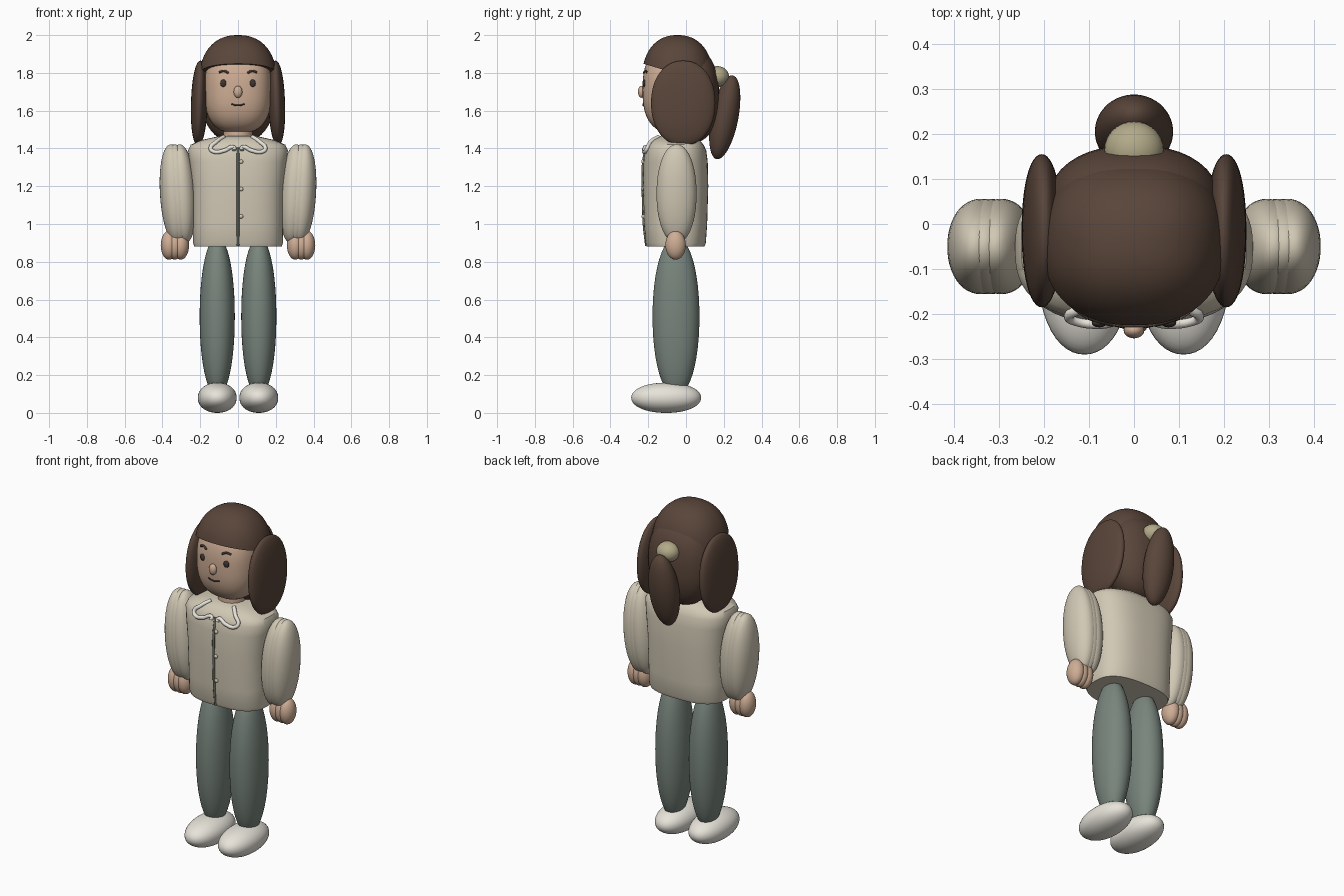
import bpy, bmesh, math
from mathutils import Vector, Matrix

if "Cube" in bpy.data.objects:
    bpy.data.objects.remove(bpy.data.objects["Cube"])


def material(name, rgb):
    m = bpy.data.materials.new(name)
    m.diffuse_color = (*rgb, 1)
    m.use_nodes = True
    m.node_tree.nodes["Principled BSDF"].inputs["Base Color"].default_value = m.diffuse_color
    return m


SKIN = material("skin", (0.62, 0.42, 0.30))
HAIR = material("hair", (0.10, 0.060, 0.042))
SHIRT = material("shirt", (0.64, 0.58, 0.46))
PANTS = material("trousers", (0.19, 0.235, 0.205))
WHITE = material("white", (0.80, 0.77, 0.70))
DARK = material("dark", (0.05, 0.035, 0.03))
SEAM = material("seam", (0.16, 0.16, 0.12))
BAND = material("band", (0.45, 0.40, 0.25))


def finish(name, bm, mat):
    me = bpy.data.meshes.new(name)
    bmesh.ops.recalc_face_normals(bm, faces=bm.faces)
    bm.to_mesh(me)
    bm.free()
    ob = bpy.data.objects.new(name, me)
    bpy.context.collection.objects.link(ob)
    me.materials.append(mat)
    bpy.context.view_layer.objects.active = ob
    ob.select_set(True)
    bpy.ops.object.shade_smooth_by_angle(angle=math.radians(40))
    ob.select_set(False)
    return ob


# Rounded blob: one or more (super)ellipsoids, optionally cut by a plane
def blob(name, centres, r, mat, n=2.0, rot=(0, 0, 0), seg=48, cut=None):
    bm = bmesh.new()
    R = Matrix.Rotation(rot[1], 3, 'Y') @ Matrix.Rotation(rot[0], 3, 'X')
    for c in centres:
        part = bmesh.ops.create_uvsphere(bm, u_segments=seg, v_segments=seg // 2, radius=1)
        for v in part["verts"]:
            d = v.co.normalized()
            d = d / sum(abs(k) ** n for k in d) ** (1 / n)
            v.co = R @ Vector((d.x * r[0], d.y * r[1], d.z * r[2])) + Vector(c)
    if cut:
        res = bmesh.ops.bisect_plane(bm, geom=bm.verts[:] + bm.edges[:] + bm.faces[:],
                                     plane_co=cut[0], plane_no=cut[1], clear_inner=True)
        edges = [e for e in res["geom_cut"] if isinstance(e, bmesh.types.BMEdge)]
        bmesh.ops.contextual_create(bm, geom=edges)
    return finish(name, bm, mat)


# Round tube along a smooth path
def tube(name, pts, radius, mat):
    cu = bpy.data.curves.new(name, 'CURVE')
    cu.dimensions = '3D'
    cu.bevel_depth = radius
    cu.bevel_resolution = 3
    cu.use_fill_caps = True
    sp = cu.splines.new('BEZIER')
    sp.bezier_points.add(len(pts) - 1)
    for b, p in zip(sp.bezier_points, pts):
        b.co = p
        b.handle_left_type = b.handle_right_type = 'AUTO'
    cu.materials.append(mat)
    ob = bpy.data.objects.new(name, cu)
    bpy.context.collection.objects.link(ob)
    return ob


# Jacket body: stacked rounded sections (z, half width, half depth)
CY = -0.055
SECTIONS = [(0.88, 0.232, 0.152), (0.90, 0.238, 0.160), (1.0, 0.238, 0.167), (1.2, 0.243, 0.173),
            (1.33, 0.257, 0.170), (1.39, 0.264, 0.162), (1.42, 0.25, 0.148),
            (1.445, 0.19, 0.125), (1.465, 0.10, 0.09)]
NB = 2.7


def jacket_front(x, z):
    for a, b in zip(SECTIONS, SECTIONS[1:]):
        if a[0] <= z <= b[0]:
            t = (z - a[0]) / (b[0] - a[0])
            rx, ry = (a[i] + t * (b[i] - a[i]) for i in (1, 2))
            return CY - ry * max(0, 1 - (abs(x) / rx) ** NB) ** (1 / NB)
    return CY - SECTIONS[-1][2]


bm = bmesh.new()
N, rings = 64, []
for z, rx, ry in SECTIONS:
    ring = []
    for i in range(N):
        c, s = math.cos(2 * math.pi * i / N), math.sin(2 * math.pi * i / N)
        k = (abs(c) ** NB + abs(s) ** NB) ** (-1 / NB)
        ring.append(bm.verts.new((rx * c * k, CY + ry * s * k, z)))
    rings.append(ring)
for a, b in zip(rings, rings[1:]):
    for i in range(N):
        j = (i + 1) % N
        bm.faces.new((a[i], a[j], b[j], b[i]))
bm.faces.new(rings[0])
bm.faces.new(rings[-1])
finish("jacket_body", bm, SHIRT)

# Front seam and buttons
tube("jacket_seam", [(0, jacket_front(0, z) - 0.001, z) for z in (0.885, 1.0, 1.1, 1.2, 1.33, 1.405)],
     0.007, SEAM)
for z in (1.04, 1.185, 1.33):
    blob("button", [(0.017, jacket_front(0.017, z) - 0.004, z)], (0.011, 0.008, 0.011), SHIRT, seg=16)

# Neck and head
bm = bmesh.new()
bmesh.ops.create_cone(bm, cap_ends=True, segments=40, radius1=0.078, radius2=0.074, depth=0.12,
                      matrix=Matrix.Translation((0, CY, 1.49)))
finish("neck", bm, SKIN)
HC, HR, HN = (0, -0.055, 1.71), (0.178, 0.175, 0.23), 2.6
blob("head", [HC], HR, SKIN, n=HN, seg=64)


def face(x, z):
    q = 1 - abs(x / HR[0]) ** HN - abs((z - HC[2]) / HR[2]) ** HN
    return HC[1] - HR[1] * max(q, 0) ** (1 / HN)


# Facial features
blob("nose", [(0, -0.236, 1.70)], (0.023, 0.018, 0.032), SKIN, seg=24)
tube("mouth", [(x, face(x, 1.635) - 0.001, 1.628 + 6 * x * x) for x in (-0.036, -0.018, 0, 0.018, 0.036)],
     0.004, DARK)

# Hair: fringe cap, back, ponytail
blob("hair_cap", [(0, -0.045, 1.75)], (0.206, 0.19, 0.25), HAIR, n=2.3, seg=64,
     cut=((0, -0.23, 1.85), (0, 0.29, 0.96)))
blob("hair_back", [(0, 0.03, 1.68)], (0.195, 0.145, 0.25), HAIR, n=2.3)
blob("ponytail", [(0, 0.205, 1.565)], (0.087, 0.072, 0.226), HAIR, rot=(-0.19, 0, 0))
blob("hair_band", [(0, 0.165, 1.78)], (0.066, 0.063, 0.056), BAND, seg=32)

# Mirrored parts
for s, side in ((-1, "right"), (1, "left")):
    blob(side + "_hair_lock", [(s * 0.205, -0.015, 1.64)], (0.044, 0.17, 0.225), HAIR,
         n=2.15, rot=(0, s * -0.03, 0))
    blob(side + "_eye", [(s * 0.077, face(0.077, 1.745) + 0.002, 1.745)], (0.017, 0.010, 0.020), DARK, seg=24)
    tube(side + "_brow", [(s * x, face(x, z) - 0.001, z)
                          for x, z in ((0.05, 1.80), (0.075, 1.81), (0.10, 1.803))], 0.006, DARK)
    # Collar loop
    tube(side + "_collar", [(s * x, jacket_front(x, z) - 0.007, z) for x, z in
                            ((0.075, 1.462), (0.115, 1.435), (0.145, 1.40), (0.125, 1.382),
                             (0.075, 1.388), (0.022, 1.405), (0.02, 1.39))], 0.011, WHITE)
    # Puffed sleeve and hand made of overlapping lobes
    blob(side + "_sleeve", [(s * x, -0.05, 1.16) for x in (0.295, 0.32, 0.34)],
         (0.073, 0.106, 0.262), SHIRT, n=2.1, rot=(0, s * 0.06, 0))
    blob(side + "_hand", [(s * x, -0.055, 0.888) for x in (0.303, 0.335, 0.365)],
         (0.044, 0.054, 0.077), SKIN, seg=32)
    # Leg and shoe
    blob(side + "_leg", [(s * 0.11, -0.053, 0.51)], (0.093, 0.124, 0.42), PANTS, n=2.1)
    blob(side + "_shoe", [(s * 0.11, -0.105, 0.08)], (0.103, 0.185, 0.08), WHITE, n=2.1)
